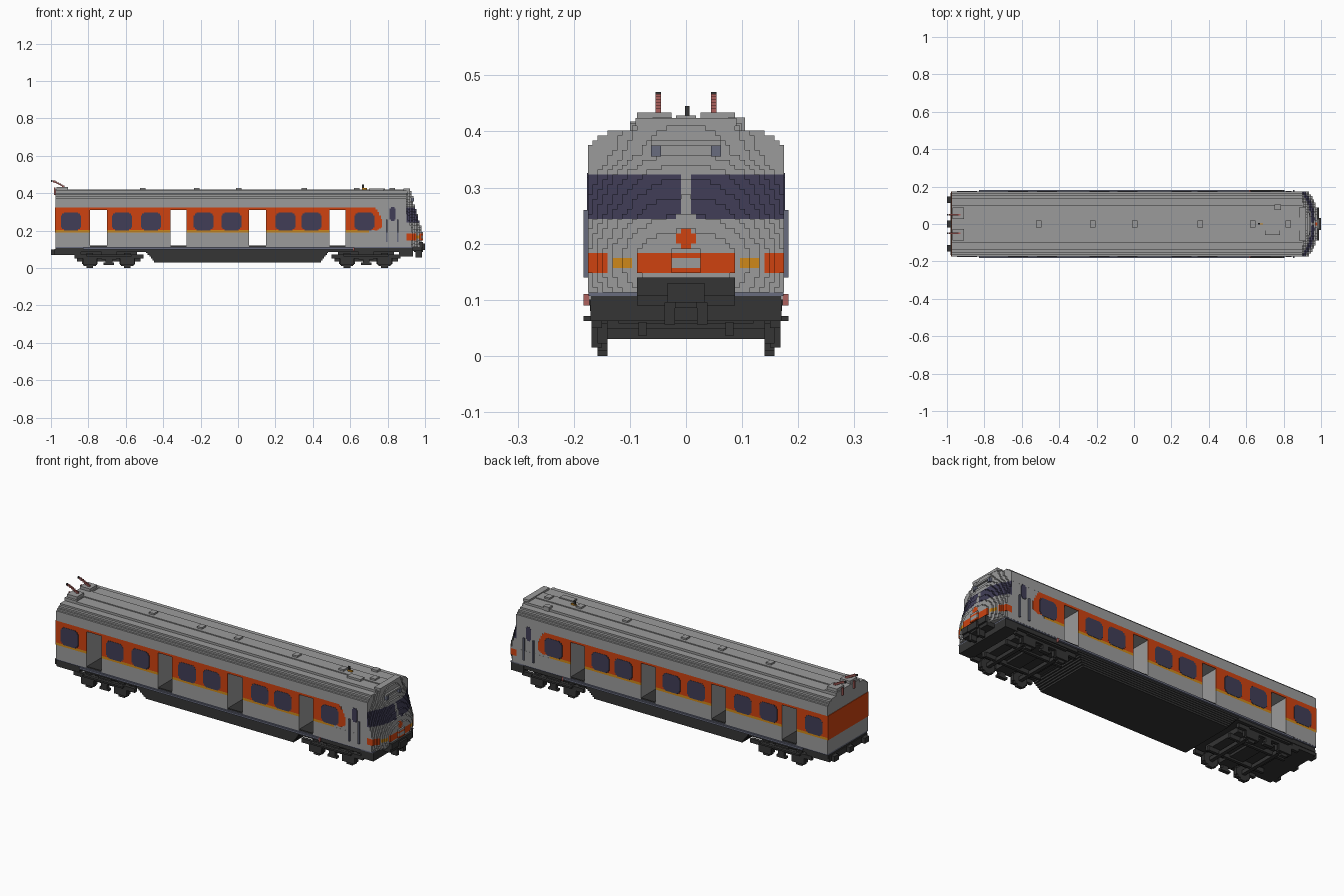
import bpy, bmesh, math
from mathutils import Vector

old = bpy.data.objects.get("Cube")
if old:
    bpy.data.objects.remove(old, do_unlink=True)

# Flat colours (linear)
COLOURS = {
    "light_grey": (0.33, 0.33, 0.33), "orange": (0.62, 0.055, 0.005),
    "glass_blue": (0.052, 0.048, 0.095), "charcoal": (0.035, 0.035, 0.035),
    "amber": (0.62, 0.25, 0.01), "dull_red": (0.42, 0.12, 0.11),
    "steel_blue": (0.14, 0.15, 0.21),
}
MATS = {}
for name, c in COLOURS.items():
    m = bpy.data.materials.new(name)
    m.use_nodes = True
    m.diffuse_color = (*c, 1)
    m.node_tree.nodes["Principled BSDF"].inputs["Base Color"].default_value = (*c, 1)
    MATS[name] = m


def make(name, boxes):
    """One object from boxes (colour, x0, x1, y0, y1, z0, z1)."""
    me = bpy.data.meshes.new(name)
    bm = bmesh.new()
    slots = []
    for col, x0, x1, y0, y1, z0, z1 in boxes:
        if col not in slots:
            slots.append(col)
            me.materials.append(MATS[col])
        vs = bmesh.ops.create_cube(bm, size=1)["verts"]
        for v in vs:
            v.co = Vector((x1 if v.co.x > 0 else x0, y1 if v.co.y > 0 else y0,
                           z1 if v.co.z > 0 else z0))
        for f in {f for v in vs for f in v.link_faces}:
            f.material_index = slots.index(col)
    bm.to_mesh(me)
    bm.free()
    ob = bpy.data.objects.new(name, me)
    bpy.context.collection.objects.link(ob)
    return ob


def both(boxes):
    """Repeat boxes mirrored across y = 0."""
    return boxes + [(c, x0, x1, -y1, -y0, z0, z1) for c, x0, x1, y0, y1, z0, z1 in boxes]


G, O, B, K, A, R, S = COLOURS
BACK, CAB = -0.975, 0.90
DOORS = [(-0.79, -0.70), (-0.36, -0.275), (0.06, 0.15), (0.49, 0.575)]
edges = [BACK] + [x for d in DOORS for x in d] + [CAB]
BAYS = list(zip(edges[0::2], edges[1::2]))

# Body bays between the open doorways, and the header above them
make("body_bays", [(G, a, b, -0.171, 0.171, 0.113, 0.31) for a, b in BAYS])
make("door_header", [(G, BACK, CAB, -0.171, 0.171, 0.31, 0.322)])
make("doorway_floors", [(K, a, b, -0.172, 0.172, 0.11, 0.12) for a, b in DOORS])

# Outer side panels: grey skirt, amber line, orange window band
side = []
for a, b in BAYS:
    side.append((G, a, b, 0.171, 0.175, 0.113, 0.19))
    end = min(b, 0.735)
    side.append((A, a, end if b < CAB else 0.70, 0.171, 0.175, 0.19, 0.203))
    side.append((O, a, end, 0.171, 0.175, 0.203, 0.31))
side += [(O, BACK, 0.735, 0.171, 0.175, 0.31, 0.322), (G, 0.70, CAB, 0.171, 0.1745, 0.19, 0.322)]
side += [(O, 0.73, x, 0.171, 0.175, z0, z1) for x, z0, z1 in
         ((0.745, 0.20, 0.312), (0.755, 0.205, 0.298), (0.764, 0.21, 0.28), (0.771, 0.215, 0.262))]
make("side_panels", both(side))
make("back_end_band", [(O, BACK - 0.003, BACK, -0.175, 0.175, 0.19, 0.322)])

# Stepped rounded passenger windows
win = []
for cx in (-0.893, -0.62, -0.465, -0.184, -0.035, 0.254, 0.393, 0.676):
    for w, h in ((0.053, 0.032), (0.047, 0.042), (0.038, 0.048)):
        win.append((B, cx - w, cx + w, 0.174, 0.1765, 0.249 - h, 0.249 + h))
make("side_windows", both(win))

# Cab side windows and handrails
make("cab_side_windows", both([(B, 0.811, 0.842, 0.174, 0.1765, 0.258, 0.318),
                               (B, 0.817, 0.836, 0.174, 0.1765, 0.25, 0.326)]))
make("cab_handrails", both([(S, x, x + 0.008, 0.174, 0.183, 0.14, 0.26) for x in (0.792, 0.85)]))

# Stepped roof
TIERS = [(0.175, 0.322, 0.375), (0.165, 0.375, 0.384), (0.155, 0.384, 0.393),
         (0.14, 0.393, 0.402), (0.10, 0.402, 0.414), (0.034, 0.414, 0.419)]
make("roof", [(G, BACK, CAB, -w, w, a, b) for w, a, b in TIERS])

# Cab nose made of small stepped columns
PROFILE = [(0.11, 0.975), (0.15, 0.985), (0.19, 0.985), (0.225, 0.975), (0.27, 0.962),
           (0.33, 0.945), (0.36, 0.932), (0.42, 0.922)]
STEP = 0.00875


def nose_x(y, z):
    for (z0, a), (z1, b) in zip(PROFILE, PROFILE[1:]):
        if z <= z1:
            x = a + (b - a) * (z - z0) / (z1 - z0)
            break
    x -= 0.055 * (abs(y) / 0.175) ** 2.5
    return max(CAB + 0.002, round(x / STEP) * STEP)


def nose_colour(y, z):
    u = abs(y)
    if 0.247 < z < 0.322 and u > (0.009 if z > 0.257 else 0.02):
        return B
    if 0.15 < z < 0.184:
        if 0.10 < u < 0.132 and 0.158 < z < 0.176:
            return A
        if u > 0.14 or 0.03 < u < 0.088 or (u < 0.03 and not 0.157 < z < 0.178):
            return O
    if 0.195 < z < 0.228 and u < (0.018 if 0.202 < z < 0.22 else 0.009):
        return O
    return G


nose = []
for k in range(35):
    z0 = 0.113 + k * STEP
    z = z0 + STEP / 2
    half = next((w for w, a, b in TIERS if z <= b), 0.034)
    for j in range(-20, 20):
        y0 = j * STEP
        y = y0 + STEP / 2
        if abs(y) < half:
            nose.append((nose_colour(y, z), CAB, nose_x(y, z), y0, y0 + STEP, z0, z0 + STEP))
make("cab_nose", nose)

# Lamp housing above the windscreen
make("roof_lamp_bar", [(G, 0.92, 0.938, -0.062, 0.062, 0.375, 0.384)]
     + both([(S, 0.92, 0.942, 0.045, 0.062, 0.355, 0.375)]))

# Roof hatches, vents and antenna
hatches = [(G, x - 0.015, x + 0.015, -0.018, 0.018, 0.41, 0.428)
           for x in (-0.51, -0.22, 0.003, 0.355, 0.635, 0.825)]
hatches += [(G, 0.752, 0.787, 0.075, 0.105, 0.40, 0.425), (G, 0.70, 0.78, -0.06, -0.025, 0.41, 0.425),
            (G, 0.885, 0.92, -0.09, 0.09, 0.41, 0.424)]
make("roof_hatches", hatches)
make("antenna", [(A, 0.664, 0.69, -0.004, 0.004, 0.415, 0.427),
                 (K, 0.664, 0.674, -0.002, 0.006, 0.425, 0.445)])

# Rear roof humps with rising collector arms
make("rear_roof_humps", both([(G, -0.97, -0.91, 0.026, 0.087, 0.40, 0.434),
                              (G, -0.975, -0.905, 0.02, 0.10, 0.40, 0.418)]))
arms = [(R, -0.983, -0.975, 0.045, 0.054, 0.39, 0.43)]
arms += [(R, -0.94 - 0.01 * i, -0.927 - 0.01 * i, 0.045, 0.054, 0.433 + 0.005 * i, 0.442 + 0.005 * i)
         for i in range(6)]
arms.append((K, -1.0, -0.992, 0.045, 0.054, 0.46, 0.47))
make("collector_arms", both(arms))

# Underframe, sills and end beams
make("underframe", [(K, BACK, 0.93, -0.168, 0.168, 0.085, 0.108),
                    (S, BACK, 0.935, -0.174, 0.174, 0.107, 0.113)])
make("door_sills", both([(S, -0.83, 0.615, 0.172, 0.183, 0.099, 0.109),
                         (R, 0.615, 0.622, 0.172, 0.183, 0.09, 0.11)]))
make("rear_beam", [(K, -0.98, -0.84, -0.165, 0.165, 0.068, 0.1)]
     + [(K, -1.0, -0.975, y - 0.018, y + 0.018, 0.068, 0.098) for y in (-0.13, 0, 0.13)])
make("front_valance", [(K, 0.86, 0.935, -0.17, 0.17, 0.062, 0.108),
                       (K, 0.93, 0.98, -0.0875, 0.0875, 0.09, 0.122),
                       (K, 0.95, 0.99, -0.0875, 0.0875, 0.108, 0.14)])
make("coupler", [(K, 0.94, 0.99, -0.02, 0.02, 0.085, 0.125),
                 (K, 0.985, 1.0, -0.033, 0.033, 0.095, 0.13)]
     + both([(K, 0.95, 0.985, 0.02, 0.038, 0.056, 0.095)]))

# Tapered equipment skirt between the bogies
make("equipment_skirt", [(K, -0.50 + 0.0085 * i, 0.49 - 0.0075 * i, -0.174 + 0.003 * i,
                          0.174 - 0.003 * i, 0.09 - 0.01 * i, 0.10 - 0.01 * i) for i in range(7)])

# Bogies: frame, springs, axles and stepped wheels
for label, cx in (("rear", -0.69), ("front", 0.685)):
    make(label + "_bogie_frame", [(K, cx - 0.15, cx + 0.15, -0.12, 0.12, 0.058, 0.086),
                                  (K, cx - 0.04, cx + 0.04, -0.16, 0.16, 0.045, 0.09)]
         + both([(K, cx - 0.185, cx + 0.185, 0.15, 0.168, 0.05, 0.072),
                 (K, cx - 0.17, cx + 0.17, 0.07, 0.085, 0.035, 0.06),
                 (K, cx - 0.12, cx + 0.12, 0.15, 0.183, 0.062, 0.071),
                 (K, cx - 0.028, cx + 0.028, 0.148, 0.168, 0.016, 0.028),
                 (K, cx - 0.018, cx + 0.018, 0.148, 0.168, 0.028, 0.06)]))
    wheels = []
    for wx in (cx - 0.102, cx + 0.098):
        for w, h in ((0.042, 0.018), (0.033, 0.03), (0.018, 0.04)):
            wheels.append((K, wx - w, wx + w, 0.14, 0.158, 0.04 - h, 0.04 + h))
        wheels.append((K, wx - 0.038, wx + 0.038, 0.15, 0.168, 0.015, 0.06))
        wheels.append((K, wx - 0.01, wx + 0.01, 0, 0.14, 0.03, 0.05))
    make(label + "_bogie_wheels", both(wheels))
